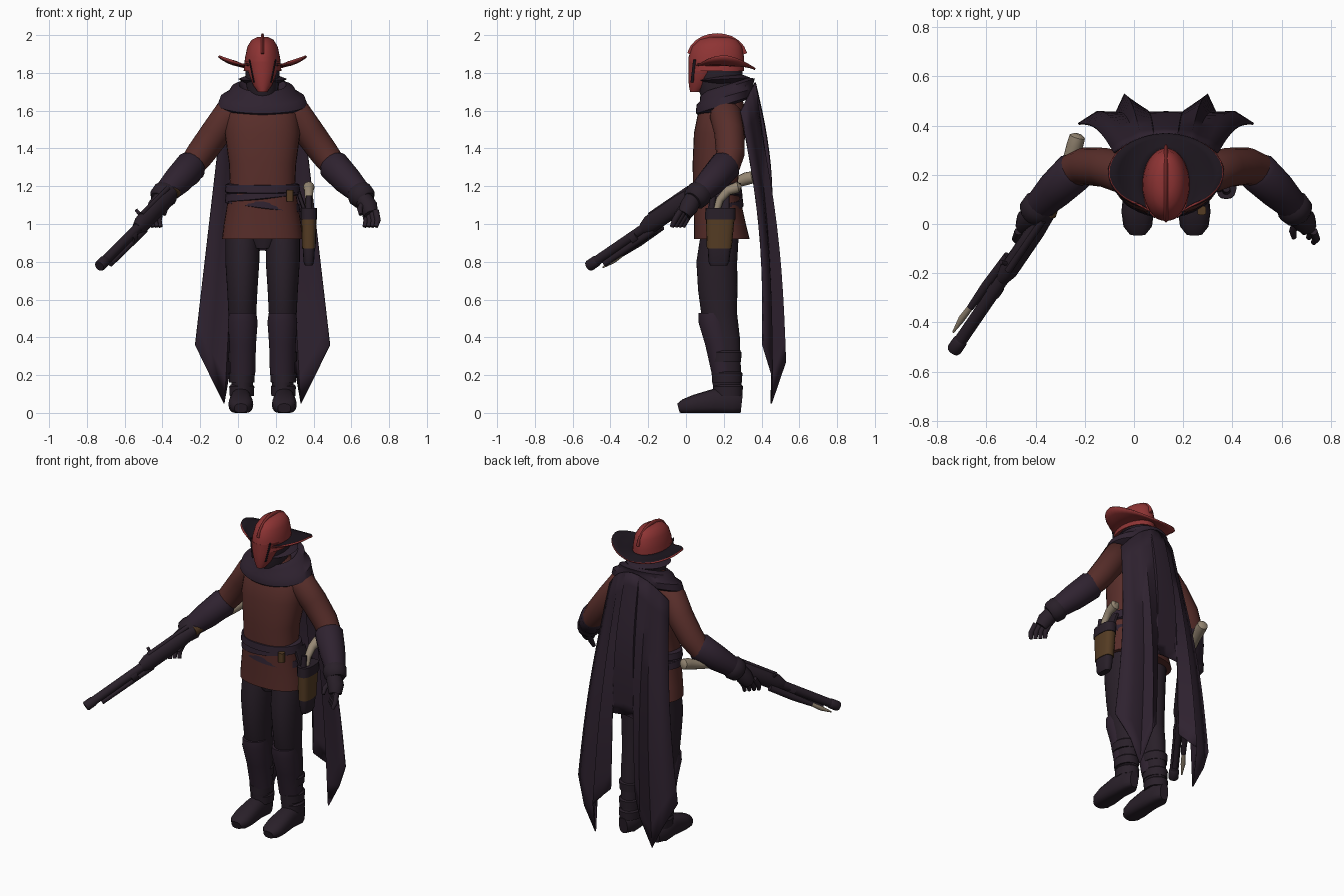
import bpy, bmesh
from math import sin, cos, pi
from mathutils import Vector

if "Cube" in bpy.data.objects:
    bpy.data.objects.remove(bpy.data.objects["Cube"])

CENTRE = .13          # body axis
X, Y, Z = Vector((1, 0, 0)), Vector((0, 1, 0)), Vector((0, 0, 1))
parts = []


def material(name, red_part, green_part, blue_part):
    colour = (red_part, green_part, blue_part, 1)
    made = bpy.data.materials.new(name)
    made.use_nodes = True
    made.diffuse_color = colour
    made.node_tree.nodes["Principled BSDF"].inputs["Base Color"].default_value = colour
    return made


cloth = material("dark plum cloth", .028, .016, .029)
leather = material("dark plum leather", .022, .014, .022)
shadow = material("near black lining", .012, .008, .013)
red = material("red", .27, .034, .034)
rust = material("rust brown", .098, .027, .023)
bone = material("bone", .3, .24, .17)
tan = material("holster tan", .09, .045, .017)


def angles(count):
    return [2 * pi * k / count for k in range(count)]


def skin(name, rings, materials, cap=True, closed=True, thickness=0):
    """Bridge rows of points into a surface."""
    bm = bmesh.new()
    rows = [[bm.verts.new(point) for point in ring] for ring in rings]
    count = len(rows[0])
    for lower, upper in zip(rows, rows[1:]):
        for i in range(count if closed else count - 1):
            j = (i + 1) % count
            bm.faces.new((lower[i], lower[j], upper[j], upper[i]))
    if cap:
        bm.faces.new(rows[0][::-1])
        bm.faces.new(rows[-1])
        bmesh.ops.recalc_face_normals(bm, faces=bm.faces)
    mesh = bpy.data.meshes.new(name)
    bm.to_mesh(mesh)
    bm.free()
    ob = bpy.data.objects.new(name, mesh)
    bpy.context.collection.objects.link(ob)
    for entry in materials:
        mesh.materials.append(entry)
    if thickness:
        shell = ob.modifiers.new("thickness", "SOLIDIFY")
        shell.thickness, shell.offset = thickness, -1
        shell.material_offset = len(materials) - 1
    parts.append(ob)


def power(value, exponent):
    return abs(value) ** exponent * (1 if value > 0 else -1)


def sweep(name, stations, colour, ref=Y, flat=False, sides=16, square=1, floor=None):
    """Tube through (x, y, z, width, depth) stations; depth may be left out."""
    path = [Vector(s[:3]) for s in stations]
    last = len(path) - 1
    rings = []
    for i, s in enumerate(stations):
        along = Z if flat else (path[min(i + 1, last)] - path[max(i - 1, 0)]).normalized()
        across = ref.cross(along).normalized()
        up = along.cross(across)
        ring = [path[i] + across * s[3] * power(cos(a), square) + up * s[-1] * power(sin(a), square)
                for a in angles(sides)]
        if floor is not None:
            for point in ring:
                point.z = max(point.z, floor)
        rings.append(ring)
    skin(name, rings, [colour])


def drape(name, rows, colour, tilt=0):
    """Tilted hoops: (half width, half depth, front z, back z, centre y)."""
    rings = []
    for width, depth, front, back, y in rows:
        rings.append([(CENTRE + width * cos(a), y + depth * sin(a),
                       (front + back) / 2 + (back - front) / 2 * sin(a) + tilt * cos(a))
                      for a in angles(32)])
    skin(name, rings, [colour])


def column(name, rows, colour, side=0, offset=0, square=1):
    """Upright loft: (y, z, half width, half depth)."""
    sweep(name, [(CENTRE + side * offset, *row) for row in rows], colour,
          flat=True, sides=32, square=square)


# Tunic, hips and wrapped sash
column("tunic", [(.19, .92, .215, .147), (.18, 1, .205, .137), (.155, 1.2, .172, .118),
                 (.16, 1.32, .178, .125), (.18, 1.48, .2, .138), (.19, 1.58, .19, .128),
                 (.2, 1.66, .13, .1), (.2, 1.72, .08, .08)], rust, square=.85)
column("hips", [(.18, .87, .06, .08), (.18, .95, .16, .1)], leather)
for name, tilt, z, y in (("sash_lower", -.025, 1.085, .17), ("sash_upper", .02, 1.135, .165),
                         ("belt", 0, 1.165, .16)):
    drape(name, [(.2 - inset, .135 - inset, z + rise, z + rise + .01, y)
                 for inset, rise in ((.02, -.01), (0, 0), (.005, .04), (.03, .05))], cloth, tilt)
sweep("belt_pouch", [(.275, .055, z, .018) for z in (1.12, 1.18)], tan, square=.5)

# Head, hood and scarf
column("head", [(.18, 1.62, .08, .08), (.17, 1.7, .08, .1), (.18, 1.76, .09, .12),
                (.18, 1.85, .09, .12)], leather)
drape("hood_edge", [(.09, .1, 1.74, 1.75, .2), (.13, .14, 1.76, 1.775, .2),
                    (.09, .1, 1.775, 1.79, .2)], cloth)
drape("scarf", [(.2, .13, 1.57, 1.66, .2), (.238, .152, 1.585, 1.68, .205),
                (.222, .155, 1.63, 1.72, .21), (.18, .142, 1.65, 1.745, .215),
                (.165, .145, 1.675, 1.77, .22), (.125, .12, 1.7, 1.775, .215),
                (.09, .09, 1.66, 1.72, .2)], cloth)

# Helmet: crown, face guard, ridge and flared brim
column("helmet_crown", [(.16, 1.81, .1, .148), (.16, 1.88, .093, .148), (.165, 1.94, .08, .132),
                        (.17, 1.975, .058, .1), (.175, 1.99, .028, .05)], red)
column("face_guard", [(.05, 1.7, .025, .028), (.07, 1.735, .05, .055),
                      (.095, 1.8, .075, .083), (.115, 1.86, .09, .103)], red)
sweep("helmet_ridge", [(CENTRE, .165 - .145 * cos(a), 1.85 + .14 * sin(a) ** .8, .02, .009)
                       for a in angles(24)[1:12]], red, ref=X)
for side in (-1, 1):
    sweep("face_slit", [(CENTRE + side * .07, .046, 1.87, .004, .008),
                        (CENTRE + side * .046, .032, 1.75, .004, .008)], shadow)

brim = []
for t in (1, .75, .5, .25, 0):
    ring = []
    for a in reversed(angles(40)):
        flare, back = cos(a) ** 2, max(sin(a), 0)
        ring.append((CENTRE + (.085 + .15 * t) * cos(a),
                     .16 + .05 * t + (.14 + .015 * t) * sin(a),
                     1.84 + (.045 * t - .02 * sin(pi * t)) * flare - .025 * t * back))
    brim.append(ring)
skin("helmet_brim", brim, [red, shadow], cap=False, thickness=.01)

# Cape: hem points (offset, y, z) of the folds, mirrored about the spine;
# the shoulder line narrows and drops away from the spine by rule
folds = [(0, .45, .86), (.08, .45, .85), (.085, .46, .36), (.17, .53, .27),
         (.205, .455, .05), (.28, .46, .2), (.358, .41, .36)]
hem = [Vector((-x, y, z)) for x, y, z in folds[:0:-1]] + [Vector(fold) for fold in folds]
sheet = []
for k in range(13):
    t = k / 12
    row = []
    for point in hem:
        drop = point.x ** 2
        shoulder = Vector((point.x * .6, .37 - .6 * drop, 1.75 - 1.2 * drop))
        row.append(shoulder.lerp(point, t) + X * CENTRE + Y * .04 * sin(pi * t))
    sheet.append(row)
skin("cape", sheet, [cloth], cap=False, closed=False, thickness=.008)

for side, label in ((1, "left"), (-1, "right")):
    # Leg, greave and boot
    column(label + "_leg", [(.18, .96, .09, .1), (.163, .8, .09, .108), (.168, .65, .08, .104),
                            (.175, .53, .074, .095), (.205, .4, .066, .08),
                            (.22, .1, .055, .075)], leather, side, .107)
    column(label + "_greave", [(.2, .2, .066, .062), (.175, .36, .07, .073),
                               (.145, .48, .079, .079), (.137, .53, .072, .072)],
           cloth, side, .105)
    for z in (.09, .16, .27):
        radius = .06 + z * .04
        column(label + "_boot_band", [(.23 - z * .08, z + rise, radius + grow, radius + grow + .012)
                                      for rise, grow in ((0, 0), (.05, .003), (.06, -.006))],
               leather, side, .11)
    sole = [(.295, .05, .03, .05), (.25, .055, .06, .065), (.15, .06, .056, .068),
            (.05, .045, .066, .052), (-.01, .033, .058, .04), (-.04, .025, .034, .025)]
    sweep(label + "_boot", [(CENTRE + side * .115, *row) for row in sole], leather,
          ref=Z, square=.8, floor=0)

    # Sleeve, bracer and glove
    def limb(name, stations, colour):
        sweep(label + name, [(CENTRE + side * out, *rest) for out, *rest in stations], colour)

    limb("_sleeve", [(.12, .2, 1.6, .07), (.18, .21, 1.575, .085), (.25, .23, 1.48, .08),
                     (.33, .235, 1.37, .076), (.39, .215, 1.29, .066)], rust)
    limb("_bracer", [(.36, .225, 1.325, .066), (.375, .21, 1.31, .084), (.45, .14, 1.23, .077),
                     (.53, .06, 1.15, .058), (.545, .04, 1.13, .045)], cloth)
    limb("_cuff", [(.5, .085, 1.175, .06), (.515, .07, 1.16, .072), (.54, .045, 1.135, .066),
                   (.55, .035, 1.125, .05)], leather)
    limb("_palm", [(.53, .04, 1.14, .046), (.56, .015, 1.09, .05), (.575, -.01, 1.05, .038)], leather)
    for spread in (-.03, -.01, .01, .03):
        limb("_finger", [(.57 + spread, -spread, 1.07, .016), (.58 + spread, -.03 - spread, 1.02, .016),
                         (.57 + spread, -.045 - spread, .985, .011)], leather)
    limb("_thumb", [(.53, .01, 1.11, .017), (.515, -.03, 1.08, .015), (.52, -.055, 1.05, .01)], leather)

# Holster and pistol on the left hip
hip = .375
for name, colour, rows in (
        ("holster_tip", leather, [(.78, .02, .045), (.8, .028, .055), (.88, .033, .062)]),
        ("holster_body", tan, [(.87, .036, .066), (1.03, .04, .076)]),
        ("holster_collar", leather, [(1.025, .043, .08), (1.085, .043, .08)])):
    sweep(name, [(hip, .15 + row[0] * .03, *row) for row in rows], colour, flat=True, square=.7)
sweep("holster_strap", [(hip - .06, .18, 1.18, .012, .05), (hip - .015, .18, 1.05, .012, .05)],
      leather, square=.5)
sweep("pistol_grip", [(hip, .16, 1.07, .02), (hip, .18, 1.13, .02), (hip, .22, 1.175, .024),
                      (hip, .275, 1.195, .03), (hip, .29, 1.19, .016)], bone, ref=X)
sweep("pistol_hammer", [(hip, .135, 1.07, .018), (hip, .145, 1.15, .016)], leather)

# Long rifle held in the right hand: stations are fractions from muzzle to breech
muzzle, breech = Vector((-.73, -.51, .78)), Vector((-.34, .06, 1.17))


def rifle(name, stations, drop=0):
    sweep(name, [(*(muzzle.lerp(breech, t) - Z * drop), *size) for t, *size in stations],
          leather, ref=Z)


rifle("rifle_barrel", [(0, .026), (.6, .026)])
rifle("rifle_muzzle", [(-.01, .026), (0, .03), (.06, .03), (.07, .026)])
rifle("rifle_tube", [(.14, .016), (.6, .02)], .045)
rifle("rifle_band", [(.4, .03, .034), (.45, .03, .034)], .015)
rifle("rifle_receiver", [(.5, .026, .032), (.56, .038, .05), (.85, .038, .05), (1, .03, .035)])
rifle("rifle_bolt", [(.56, .014), (.92, .014)], -.05)
sweep("rifle_sight", [(-.505, -.165, 1.035, .009), (-.54, -.155, 1.075, .009)], leather)
sweep("stock_wrap", [(-.35, .04, 1.16, .034), (-.31, .14, 1.19, .028)], tan, ref=Z)
sweep("stock", [(-.315, .13, 1.188, .024), (-.27, .24, 1.21, .025), (-.24, .32, 1.24, .034),
                (-.23, .355, 1.248, .032), (-.227, .365, 1.25, .016)], bone, ref=Z)
sweep("bayonet", [(-.735, -.44, .77, .004), (-.7, -.385, .805, .014), (-.655, -.325, .85, .012)],
      bone, ref=Z)
sweep("bayonet_mount", [(-.665, -.34, .84, .014), (-.6, -.25, .9, .02), (-.51, -.13, .985, .02)],
      leather, ref=Z)

# Smooth shading with crisp edges
bpy.ops.object.select_all(action="DESELECT")
for ob in parts:
    ob.select_set(True)
bpy.context.view_layer.objects.active = parts[0]
bpy.ops.object.shade_smooth_by_angle(angle=.7)
